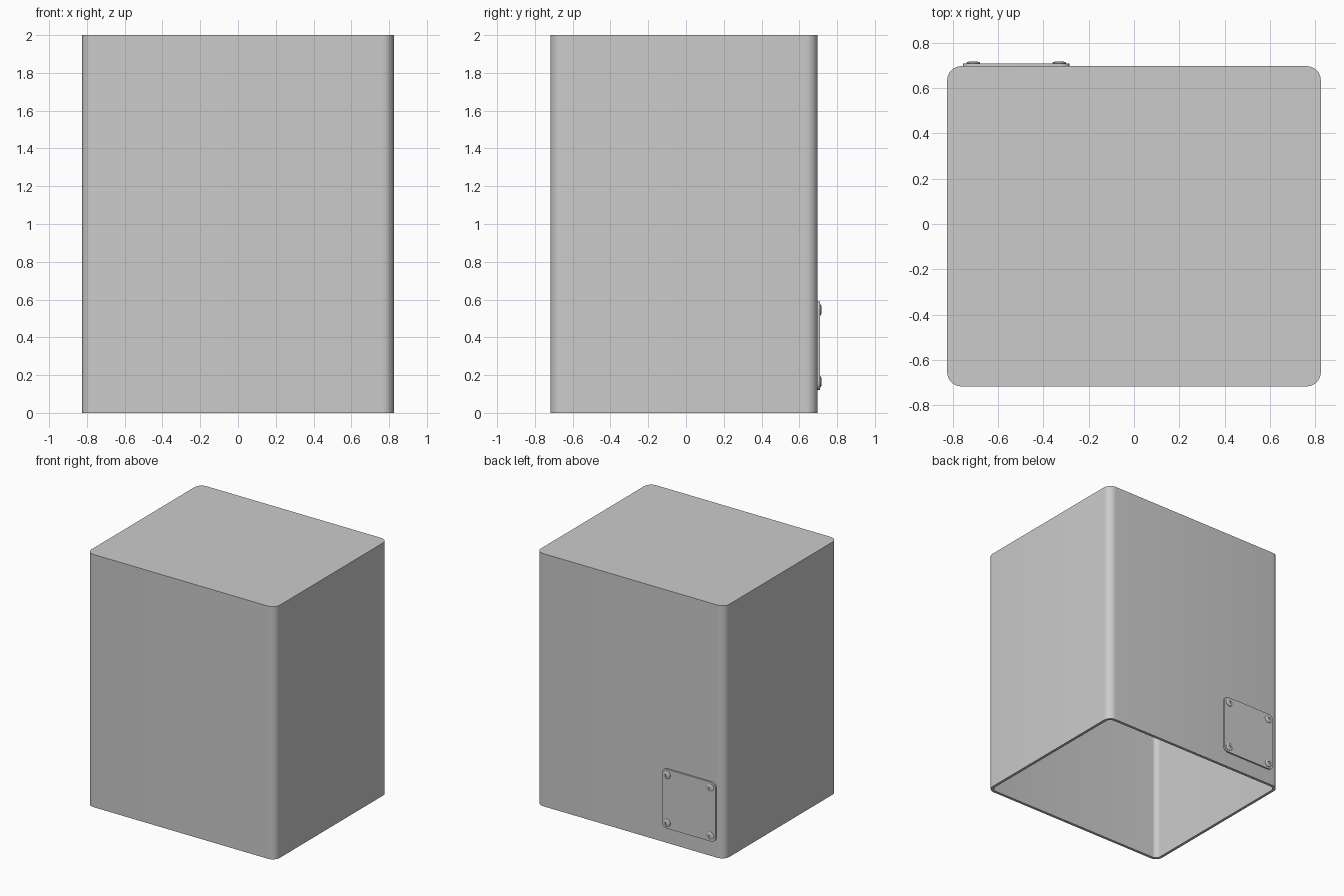
import bpy, bmesh, math

cube = bpy.data.objects.get("Cube")
if cube:
    bpy.data.objects.remove(cube, do_unlink=True)

gray = bpy.data.materials.new("plain_gray")
gray.use_nodes = True
gray.diffuse_color = (0.6, 0.6, 0.6, 1)
gray.node_tree.nodes["Principled BSDF"].inputs["Base Color"].default_value = (0.6, 0.6, 0.6, 1)


def rounded_rect(w, d, r, z, steps=8):
    """Closed counter-clockwise outline at height z."""
    pts = []
    for k, (sx, sy) in enumerate([(1, 1), (-1, 1), (-1, -1), (1, -1)]):
        for i in range(steps + 1):
            a = math.pi / 2 * (k + i / steps)
            pts.append((sx * (w / 2 - r) + r * math.cos(a),
                        sy * (d / 2 - r) + r * math.sin(a), z))
    return pts


def circle(r, z, sides=24):
    return [(r * math.cos(math.tau * i / sides), r * math.sin(math.tau * i / sides), z)
            for i in range(sides)]


def loft(name, rings, location, rotation=(0, 0, 0)):
    """Skin successive outlines and cap both ends."""
    bm = bmesh.new()
    loops = [[bm.verts.new(p) for p in ring] for ring in rings]
    n = len(loops[0])
    for a, b in zip(loops, loops[1:]):
        for i in range(n):
            j = (i + 1) % n
            bm.faces.new((a[i], a[j], b[j], b[i]))
    bm.faces.new(loops[0][::-1])
    bm.faces.new(loops[-1])
    bmesh.ops.recalc_face_normals(bm, faces=bm.faces)
    mesh = bpy.data.meshes.new(name)
    bm.to_mesh(mesh)
    bm.free()
    mesh.materials.append(gray)
    ob = bpy.data.objects.new(name, mesh)
    bpy.context.collection.objects.link(ob)
    ob.location, ob.rotation_euler = location, rotation
    bpy.ops.object.select_all(action="DESELECT")
    ob.select_set(True)
    bpy.context.view_layer.objects.active = ob
    bpy.ops.object.shade_smooth_by_angle(angle=math.radians(30))
    return ob


# Hollow housing, open underneath
W, D, H, R, WALL = 1.65, 1.414, 2.0, 0.062, 0.022
inner = (W - 2 * WALL, D - 2 * WALL, R - WALL)
loft("housing", [rounded_rect(*inner, H - WALL), rounded_rect(*inner, 0),
                 rounded_rect(W, D, R, 0), rounded_rect(W, D, R, H)], (0, -0.01, 0))

# Access plate on the back wall
BACK, CX, CZ, SIZE = 0.697, -0.52, 0.355, 0.47
FACE_BACK = (-math.pi / 2, 0, 0)
loft("access_plate", [rounded_rect(SIZE, SIZE, 0.04, -0.004),
                      rounded_rect(SIZE, SIZE, 0.04, 0.012)], (CX, BACK, CZ), FACE_BACK)

# Domed socket screws at the plate corners
for side, sx in (("right", -1), ("left", 1)):
    for level, sz in (("lower", -1), ("upper", 1)):
        loft(f"screw_{level}_{side}",
             [circle(0.03, 0), circle(0.03, 0.004), circle(0.026, 0.007),
              circle(0.019, 0.009), circle(0.012, 0.009), circle(0.012, 0.003)],
             (CX + sx * 0.19, BACK + 0.011, CZ + sz * 0.19), FACE_BACK)
